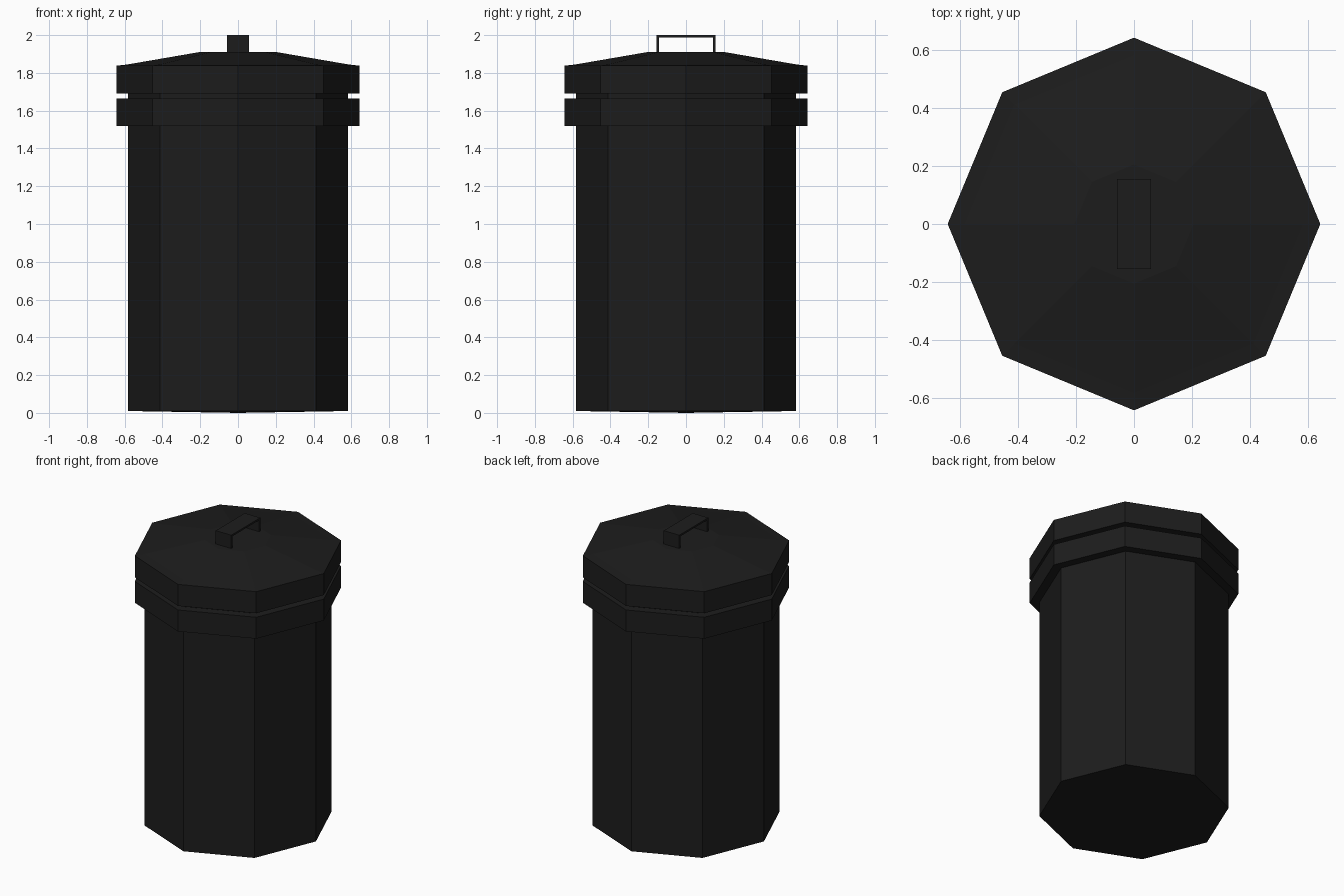
import bpy, bmesh, math

if "Cube" in bpy.data.objects:
    bpy.data.objects.remove(bpy.data.objects["Cube"])

black = bpy.data.materials.new("black")
black.diffuse_color = (0.012, 0.012, 0.012, 1)
black.use_nodes = True
black.node_tree.nodes["Principled BSDF"].inputs["Base Color"].default_value = black.diffuse_color


def finish(name, bm):
    bmesh.ops.remove_doubles(bm, verts=bm.verts, dist=1e-5)
    bmesh.ops.recalc_face_normals(bm, faces=bm.faces)
    me = bpy.data.meshes.new(name)
    bm.to_mesh(me)
    bm.free()
    me.materials.append(black)
    ob = bpy.data.objects.new(name, me)
    bpy.context.collection.objects.link(ob)
    return ob


def lathe(name, profile, sides=8):
    # spin an (r, z) profile into a faceted solid with corners on the axes
    bm = bmesh.new()
    rings = []
    for r, z in profile:
        if r == 0:
            rings.append([bm.verts.new((0, 0, z))] * sides)
        else:
            rings.append([bm.verts.new((r * math.cos(2 * math.pi * i / sides),
                                        r * math.sin(2 * math.pi * i / sides), z))
                          for i in range(sides)])
    for a, b in zip(rings, rings[1:]):
        for i in range(sides):
            j = (i + 1) % sides
            bm.faces.new(list(dict.fromkeys((a[i], a[j], b[j], b[i]))))
    return finish(name, bm)


# can body with flared rim and narrow neck under the lid
R, RIM = 0.583, 0.642
wall = [(R, 0.01 + 0.3775 * i) for i in range(5)]
lathe("can_body", [(0, 0)] + wall +
      [(RIM, 1.52), (RIM, 1.665), (R, 1.665), (R, 1.69), (0, 1.69)])

# lid with vertical band and shallow sloping top
lathe("lid", [(0, 1.692), (RIM, 1.692), (RIM, 1.838), (R, 1.845), (0.205, 1.91), (0, 1.91)])

# strap handle: a thin bracket profile extruded across x
t = 0.012
outline = [(-0.155, 1.905), (-0.155, 2.0), (0.155, 2.0), (0.155, 1.905),
           (0.155 - t, 1.905), (0.155 - t, 2.0 - t), (-0.155 + t, 2.0 - t), (-0.155 + t, 1.905)]
bm = bmesh.new()
face = bm.faces.new([bm.verts.new((-0.058, y, z)) for y, z in outline])
ext = bmesh.ops.extrude_face_region(bm, geom=[face], use_keep_orig=True)
bmesh.ops.translate(bm, vec=(0.116, 0, 0),
                    verts=[g for g in ext["geom"] if isinstance(g, bmesh.types.BMVert)])
finish("lid_handle", bm)
